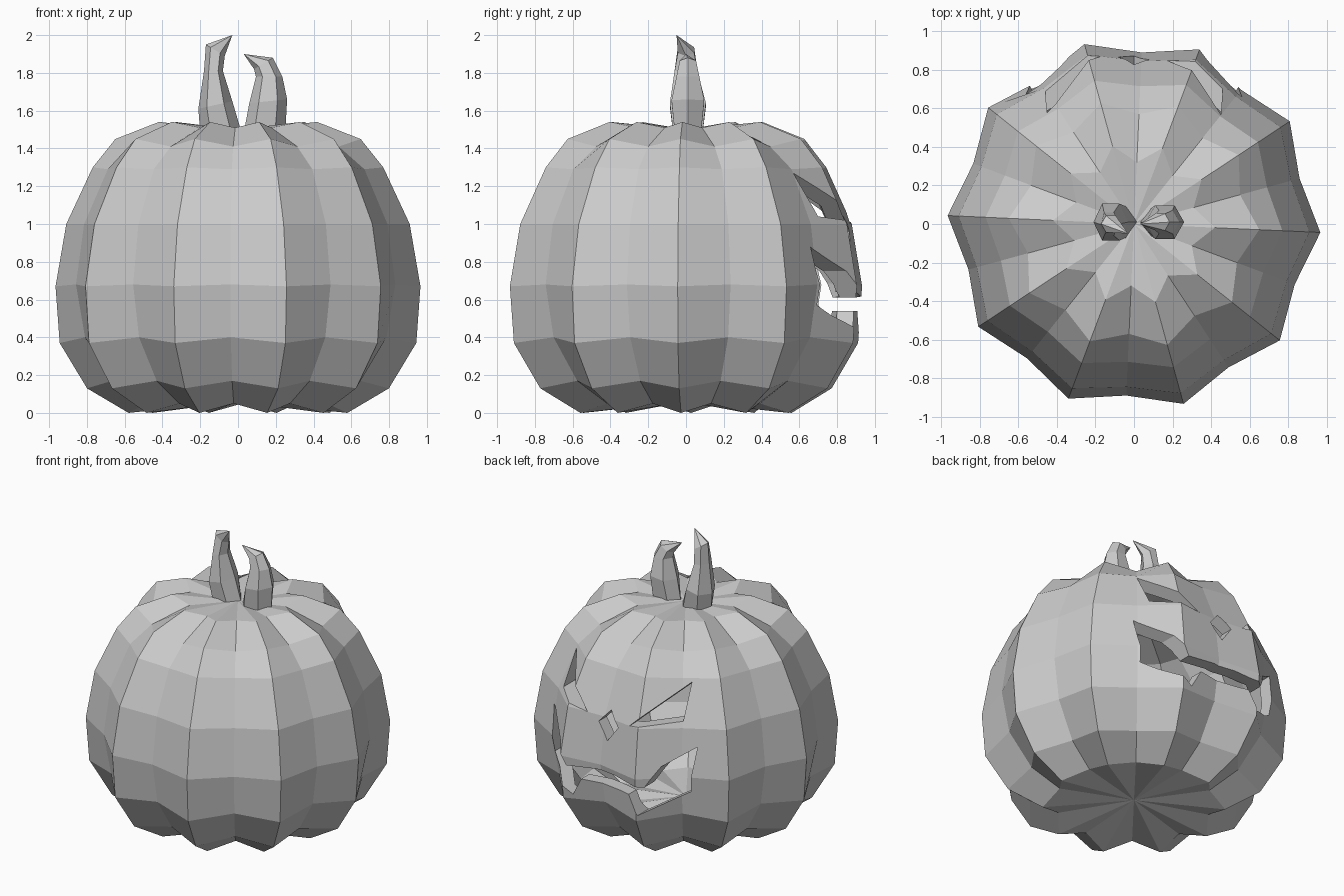
import bpy, bmesh
from math import sin, cos, radians, pi

if "Cube" in bpy.data.objects:
    bpy.data.objects.remove(bpy.data.objects["Cube"], do_unlink=True)

grey = bpy.data.materials.new("plain grey")
grey.use_nodes = True
grey.diffuse_color = (0.6, 0.6, 0.6, 1)
grey.node_tree.nodes["Principled BSDF"].inputs["Base Color"].default_value = (0.6, 0.6, 0.6, 1)


def finish(name, bm):
    mesh = bpy.data.meshes.new(name)
    bm.to_mesh(mesh)
    bm.free()
    mesh.materials.append(grey)
    obj = bpy.data.objects.new(name, mesh)
    bpy.context.collection.objects.link(obj)
    return obj


def loft(bm, rings, bottom, top):
    """Skin rings of points and close both ends with fans."""
    loops = [[bm.verts.new(p) for p in ring] for ring in rings]
    n = len(loops[0])
    low, high = bm.verts.new(bottom), bm.verts.new(top)
    faces = []
    for i in range(n):
        j = (i + 1) % n
        for a, b in zip(loops, loops[1:]):
            faces.append(bm.faces.new((a[i], a[j], b[j], b[i])))
        faces.append(bm.faces.new((low, loops[0][j], loops[0][i])))
        faces.append(bm.faces.new((loops[-1][i], loops[-1][j], high)))
    return faces


# Ribbed body: ridge radius, ridge height, valley radius, valley height
PROFILE = [
    (0.58, 0.0, 0.50, 0.05), (0.80, 0.13, 0.69, 0.17), (0.945, 0.37, 0.84, 0.40),
    (0.967, 0.67, 0.89, 0.68), (0.91, 1.0, 0.845, 1.0), (0.77, 1.3, 0.715, 1.29),
    (0.65, 1.45, 0.57, 1.41), (0.42, 1.54, 0.32, 1.51),
]
RIBS = 10
MIDDLE = 0.77


def shell(bm, scale):
    def fit(z):
        return MIDDLE + (z - MIDDLE) * scale
    rings = []
    for ridge_r, ridge_z, valley_r, valley_z in PROFILE:
        ring = []
        for k in range(RIBS * 2):
            a = radians(-2.6) + k * pi / RIBS
            r, z = (valley_r, valley_z) if k % 2 else (ridge_r, ridge_z)
            ring.append((r * scale * cos(a), r * scale * sin(a), fit(z)))
        rings.append(ring)
    return loft(bm, rings, (0, 0, fit(0.06)), (0, 0, fit(1.5)))


bm = bmesh.new()
shell(bm, 1)
bmesh.ops.reverse_faces(bm, faces=shell(bm, 0.9))
body = finish("pumpkin_body", bm)


# Carved face: outlines in x and z, pushed through the back wall
def cutter(name, outline):
    bm = bmesh.new()
    face = bm.faces.new([bm.verts.new((x, 0.3, z)) for x, z in outline])
    out = bmesh.ops.extrude_face_region(bm, geom=[face])["geom"]
    bmesh.ops.translate(bm, vec=(0, 0.9, 0),
                        verts=[v for v in out if isinstance(v, bmesh.types.BMVert)])
    bmesh.ops.recalc_face_normals(bm, faces=bm.faces)
    obj = finish(name, bm)
    obj.hide_render = True
    return obj


eye = [(0.17, 1.0), (0.45, 1.27), (0.46, 1.04)]
nose = [(-0.08, 0.96), (0.0, 1.05), (0.08, 0.96), (0.0, 0.85)]
mouth_half = [(0.08, 0.64), (0.30, 0.61), (0.38, 0.75), (0.56, 0.88),
              (0.53, 0.57), (0.26, 0.41), (0.19, 0.54)]
mouth = mouth_half + [(-x, z) for x, z in reversed(mouth_half)]
cutters = [
    cutter("left_eye_cutter", eye),
    cutter("right_eye_cutter", [(-x, z) for x, z in eye]),
    cutter("nose_cutter", nose),
    cutter("mouth_cutter", mouth),
]
for c in cutters:
    mod = body.modifiers.new(c.name, "BOOLEAN")
    mod.operation = "DIFFERENCE"
    mod.solver = "EXACT"
    mod.object = c

# Apply the carving, then drop the cutters
bpy.context.view_layer.update()
graph = bpy.context.evaluated_depsgraph_get()
carved = bpy.data.meshes.new_from_object(body.evaluated_get(graph))
body.modifiers.clear()
body.data = carved
for c in cutters:
    bpy.data.objects.remove(c, do_unlink=True)


# Two curled stems: centre x, y, height, half width, half depth, tilt
def stem(name, sections, tip):
    rings = []
    for cx, cy, z, rx, ry, tilt in sections:
        ring = []
        for k in range(6):
            a = k * pi / 3
            ring.append((cx + rx * cos(a), cy + ry * sin(a), z + tilt * cos(a)))
        rings.append(ring)
    bm = bmesh.new()
    loft(bm, rings, (sections[0][0], 0, 1.45), tip)
    bmesh.ops.recalc_face_normals(bm, faces=bm.faces)
    return finish(name, bm)


stem("tall_stem", [
    (-0.09, 0.01, 1.48, 0.11, 0.09, 0), (-0.12, 0.01, 1.63, 0.09, 0.11, 0.02),
    (-0.13, 0.0, 1.81, 0.05, 0.07, 0), (-0.12, 0.0, 1.92, 0.05, 0.05, -0.03),
], (-0.03, -0.05, 2.0))
stem("short_stem", [
    (0.14, 0.01, 1.48, 0.11, 0.08, 0), (0.16, 0.01, 1.65, 0.10, 0.10, 0.01),
    (0.165, 0.01, 1.78, 0.07, 0.07, 0), (0.135, 0.01, 1.85, 0.05, 0.05, 0.03),
], (0.03, 0.0, 1.9))
